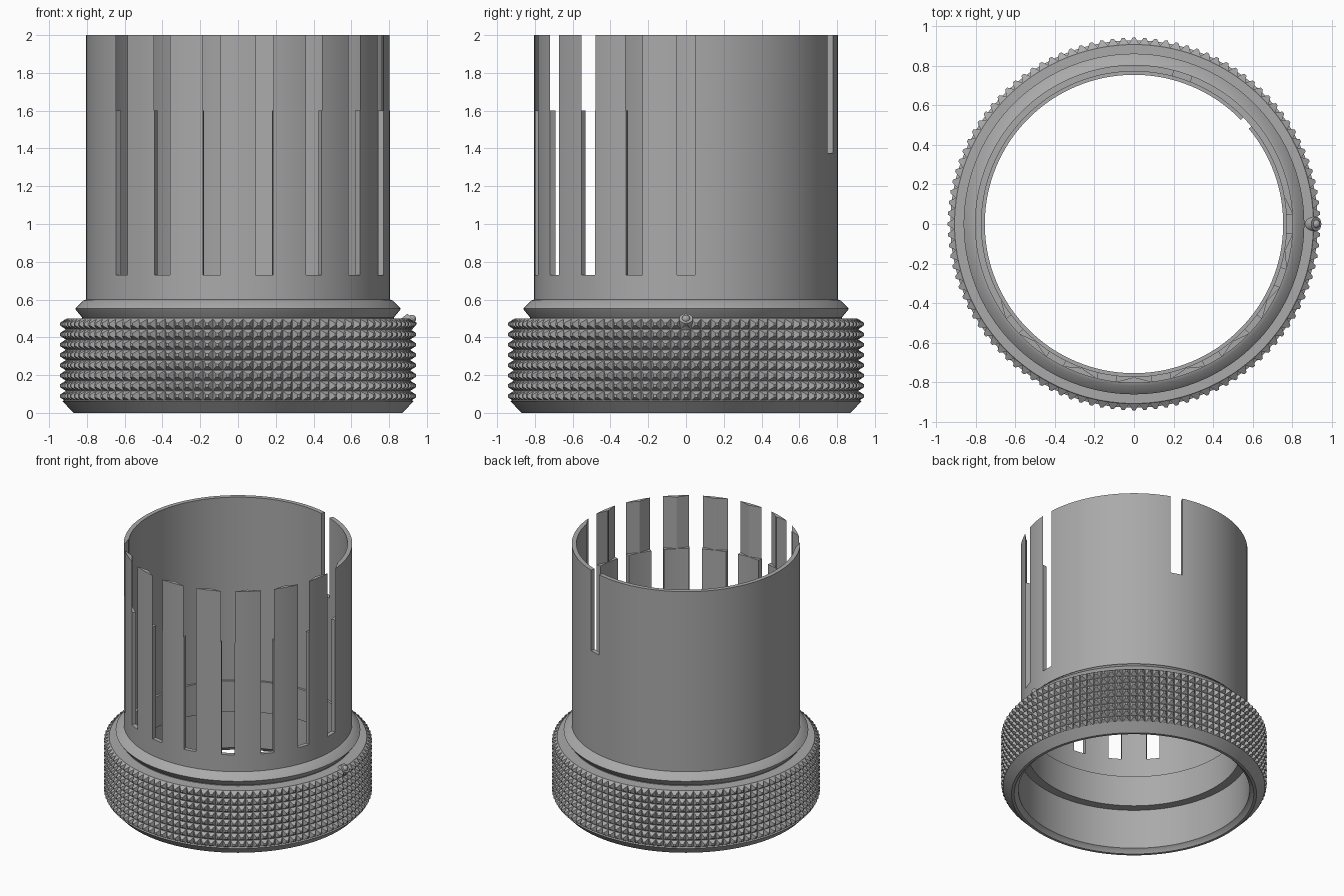
import bpy, bmesh, math
from mathutils import Matrix, Vector

if "Cube" in bpy.data.objects:
    bpy.data.objects.remove(bpy.data.objects["Cube"])

SEG = 144
metal = bpy.data.materials.new("grey metal")
metal.diffuse_color = (0.4, 0.4, 0.4, 1)
metal.use_nodes = True
metal.node_tree.nodes["Principled BSDF"].inputs["Base Color"].default_value = metal.diffuse_color


def finish(name, bm, angle=30):
    bmesh.ops.recalc_face_normals(bm, faces=bm.faces)
    me = bpy.data.meshes.new(name)
    bm.to_mesh(me)
    bm.free()
    ob = bpy.data.objects.new(name, me)
    bpy.context.collection.objects.link(ob)
    me.materials.append(metal)
    smooth(ob, angle)
    return ob


def activate(ob):
    bpy.ops.object.select_all(action='DESELECT')
    ob.select_set(True)
    bpy.context.view_layer.objects.active = ob


def smooth(ob, angle=30):
    activate(ob)
    bpy.ops.object.shade_smooth_by_angle(angle=math.radians(angle))


def lathe(name, profile):
    """Revolve a closed (radius, z) outline."""
    bm = bmesh.new()
    rings = [[bm.verts.new((r * math.cos(a), r * math.sin(a), z)) for r, z in profile]
             for a in (2 * math.pi * i / SEG for i in range(SEG))]
    n = len(profile)
    for i in range(SEG):
        p, q = rings[i], rings[(i + 1) % SEG]
        for j in range(n):
            k = (j + 1) % n
            bm.faces.new((p[j], q[j], q[k], p[k]))
    return finish(name, bm)


def prism(bm, outline, z0, z1, degrees):
    """Extrude a plan outline, turned about z."""
    rot = Matrix.Rotation(math.radians(degrees), 3, 'Z')
    lo = [bm.verts.new(rot @ Vector((x, y, z0))) for x, y in outline]
    hi = [bm.verts.new(rot @ Vector((x, y, z1))) for x, y in outline]
    bm.faces.new(lo[::-1])
    bm.faces.new(hi)
    n = len(outline)
    for i in range(n):
        j = (i + 1) % n
        bm.faces.new((lo[i], lo[j], hi[j], hi[i]))


def cut(ob, bm):
    cutter = finish("cutter", bm)
    cutter.hide_render = True
    mod = ob.modifiers.new("cut", 'BOOLEAN')
    mod.operation = 'DIFFERENCE'
    mod.solver = 'EXACT'
    mod.object = cutter
    activate(ob)
    bpy.ops.object.modifier_apply(modifier=mod.name)
    bpy.data.objects.remove(cutter)


# slotted tube with flange and inner lip
tube = lathe("slotted_tube", [
    (0.805, 2.0), (0.805, 0.6), (0.82, 0.595), (0.862, 0.552), (0.858, 0.545),
    (0.825, 0.505), (0.825, 0.34), (0.755, 0.34), (0.755, 0.58), (0.772, 0.58), (0.772, 2.0)])

slot_angles = [-20 * i for i in range(8)]
h = 0.047

# parallel slots, a shorter rear slot and a key notch in the lip
bm = bmesh.new()
slot = [(0.7, -h), (0.9, -h), (0.9, h), (0.7, h)]
for a in slot_angles:
    prism(bm, slot, 0.73, 2.1, a)
prism(bm, slot, 1.375, 2.1, 72)
prism(bm, [(0.7, -0.03), (0.785, -0.03), (0.785, 0.03), (0.7, 0.03)], 0.3, 0.62, 42)
cut(tube, bm)

# inner flare that brings each finger to a ridge above z 1.6
bm = bmesh.new()
flare = [(0.65, -0.11), (0.765, -0.131), (0.804, -h), (0.9, -h),
         (0.9, h), (0.804, h), (0.765, 0.131), (0.65, 0.11)]
for a in slot_angles:
    prism(bm, flare, 1.6, 2.1, a)
cut(tube, bm)
smooth(tube)

# grip ring body
lathe("grip_ring", [
    (0.82, 0.5), (0.908, 0.5), (0.914, 0.49), (0.914, 0.07), (0.93, 0.062),
    (0.87, 0.0), (0.85, 0.0), (0.835, 0.02), (0.82, 0.03)])

# knurling: rows of blunt pyramids
bm = bmesh.new()
ROWS, COUNT = 8, 108
Z0, Z1 = 0.062, 0.497
dz, da = (Z1 - Z0) / ROWS, 2 * math.pi / COUNT


def knurl_point(r, a, z):
    return bm.verts.new((r * math.cos(a), r * math.sin(a), z))


corners = [(-1, -1), (1, -1), (1, 1), (-1, 1)]
for row in range(ROWS):
    z = Z0 + (row + 0.5) * dz
    for i in range(COUNT):
        a = i * da
        base = [knurl_point(0.912, a + s * da / 2, z + t * dz / 2) for s, t in corners]
        tip = [knurl_point(0.943, a + s * da * 0.13, z + t * dz * 0.13) for s, t in corners]
        bm.faces.new(tip)
        for j in range(4):
            k = (j + 1) % 4
            bm.faces.new((base[j], base[k], tip[k], tip[j]))
bmesh.ops.remove_doubles(bm, verts=bm.verts, dist=0.0005)
finish("knurling", bm, 10)

# small index stud on the ring's upper edge
bm = bmesh.new()
tilt = Matrix.Translation((0.905, 0, 0.482)) @ Matrix.Rotation(math.radians(45), 4, 'Y')
bmesh.ops.create_cone(bm, cap_ends=True, segments=20, radius1=0.042, radius2=0.036,
                      depth=0.05, matrix=tilt)
bmesh.ops.create_uvsphere(bm, u_segments=16, v_segments=8, radius=0.022,
                          matrix=tilt @ Matrix.Translation((0, 0, 0.022)))
finish("index_stud", bm)
